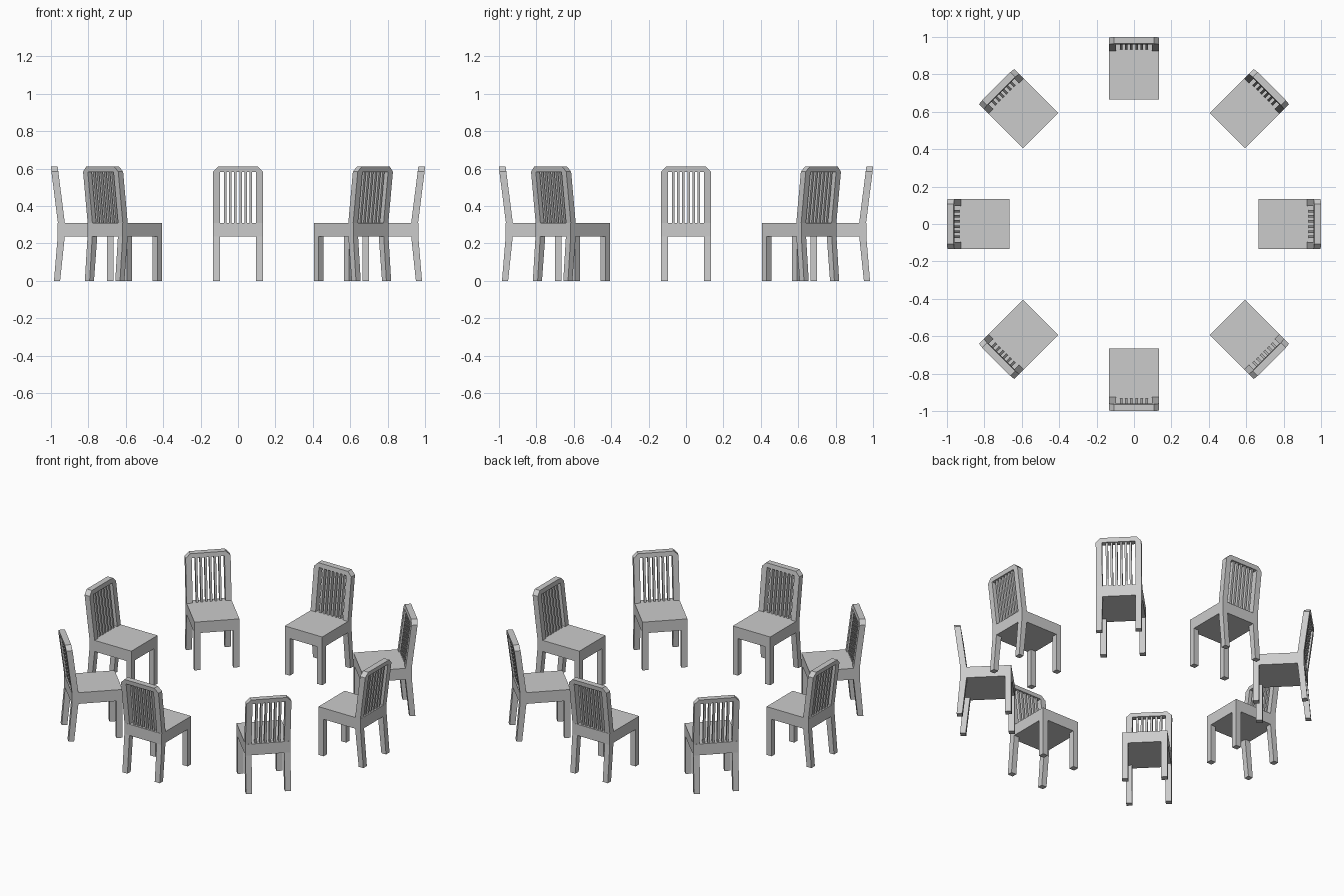
import bpy, math
from mathutils import Matrix

if "Cube" in bpy.data.objects:
    bpy.data.objects.remove(bpy.data.objects["Cube"])

SEAT_Z0, SEAT_Z1, TOP = 0.238, 0.31, 0.61
HALF, POST = 0.133, 0.036          # half width of chair, post thickness


def prism(name, near, far):
    """Solid between two matching rings of points."""
    n = len(near)
    faces = [list(range(n))[::-1], list(range(n, 2 * n))]
    faces += [[i, (i + 1) % n, (i + 1) % n + n, i + n] for i in range(n)]
    me = bpy.data.meshes.new(name)
    me.from_pydata(near + far, [], faces)
    me.update()
    return name, me


def block(name, b, t, z0, z1):
    """Block from rectangle b at z0 to rectangle t at z1 (x0, x1, y0, y1)."""
    ring = lambda r, z: [(r[0], r[2], z), (r[1], r[2], z), (r[1], r[3], z), (r[0], r[3], z)]
    return prism(name, ring(b, z0), ring(t, z1))


def lean(z):
    """Front plane of the reclined back."""
    return 0.926 + 0.038 * (z - SEAT_Z1) / (TOP - SEAT_Z1)


parts = []
# seat block
s = (0.665, 0.964, -HALF, HALF)
parts.append(block("seat", s, s, SEAT_Z0, SEAT_Z1))

# legs, straight in front and splayed at the rear
for side, y0, y1 in (("left", -HALF, -HALF + POST), ("right", HALF - POST, HALF)):
    f = (0.665, 0.701, y0, y1)
    parts.append(block("front_leg_" + side, f, f, 0, SEAT_Z0))
    parts.append(block("rear_leg_" + side, (0.951, 0.984, y0, y1),
                       (0.926, 0.964, y0, y1), 0, SEAT_Z0))

# back frame: posts and chamfered top rail in one outline
c, i = 0.027, HALF - POST
half_outline = [(HALF, SEAT_Z1), (HALF, TOP - c), (HALF - c, TOP)]
inner = [(-i, 0.582), (-i, SEAT_Z1)]
outline = ([(-y, z) for y, z in half_outline] + half_outline[::-1]
           + [(-y, z) for y, z in inner[::-1]] + inner)
parts.append(prism("back_frame", [(lean(z), y, z) for y, z in outline],
                   [(lean(z) + 0.037, y, z) for y, z in outline]))

# slats
N, W = 6, 0.013
for k in range(N):
    y = -i + 2 * i * (k + 1) / (N + 1)
    rect = lambda z: (lean(z) + 0.006, lean(z) + 0.030, y - W / 2, y + W / 2)
    parts.append(block(f"slat_{k + 1}", rect(SEAT_Z1), rect(0.584), SEAT_Z1, 0.584))

# ring of eight chairs facing the centre, diagonal ones slightly further out
for n in range(8):
    shift = 0.041 if n % 2 else 0.0
    m = Matrix.Rotation(n * math.pi / 4, 4, 'Z') @ Matrix.Translation((shift, 0, 0))
    for name, me in parts:
        ob = bpy.data.objects.new(f"chair_{n + 1}_{name}", me)
        ob.matrix_world = m
        bpy.context.collection.objects.link(ob)
